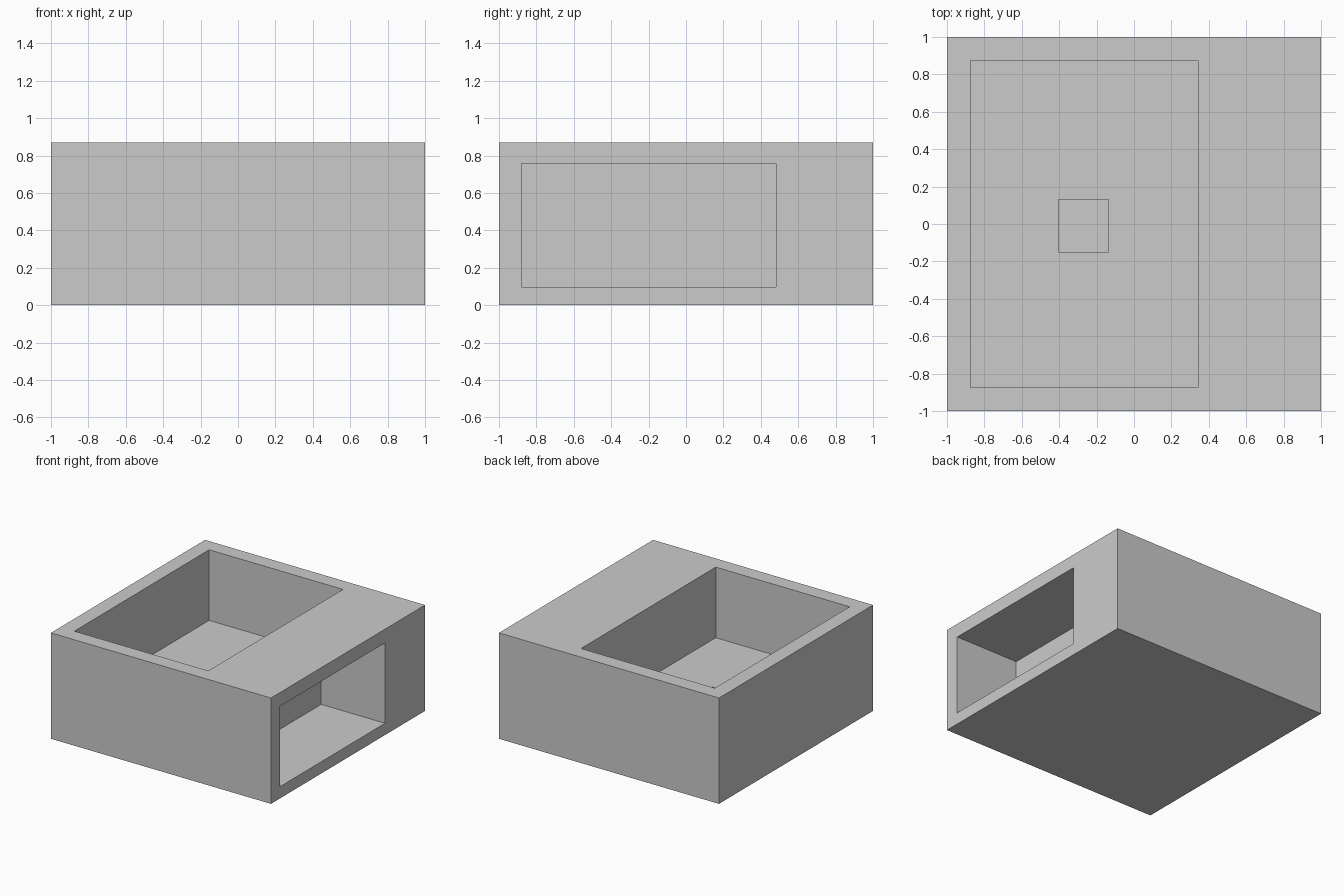
import bpy, bmesh

if "Cube" in bpy.data.objects:
    bpy.data.objects.remove(bpy.data.objects["Cube"])

H = 0.87
bm = bmesh.new()


def rect_z(x0, x1, y0, y1, z):
    """Horizontal rectangular loop."""
    return [bm.verts.new(p) for p in ((x0, y0, z), (x1, y0, z), (x1, y1, z), (x0, y1, z))]


def rect_x(y0, y1, z0, z1, x):
    """Vertical rectangular loop facing the right side."""
    return [bm.verts.new(p) for p in ((x, y0, z0), (x, y1, z0), (x, y1, z1), (x, y0, z1))]


def bridge(a, b, skip=()):
    for i in range(4):
        if i not in skip:
            j = (i + 1) % 4
            bm.faces.new((a[i], a[j], b[j], b[i]))


# Outer block: the right wall is left open for the pocket
base = rect_z(-1, 1, -1, 1, 0)
top = rect_z(-1, 1, -1, 1, H)
bm.faces.new(base)
bridge(base, top, skip=(1,))

# Top rim, deep basin, floor and square drain shaft
rim = rect_z(-0.875, 0.342, -0.875, 0.875, H)
floor = rect_z(-0.875, 0.342, -0.875, 0.875, 0.29)
drain = rect_z(-0.405, -0.135, -0.15, 0.13, 0.29)
drain_bottom = rect_z(-0.405, -0.135, -0.15, 0.13, 0.002)
for a, b in ((top, rim), (rim, floor), (floor, drain), (drain, drain_bottom)):
    bridge(a, b)
bm.faces.new(drain_bottom)

# Right wall with a recessed pocket
wall = [base[1], base[2], top[2], top[1]]
mouth = rect_x(-0.88, 0.48, 0.097, 0.757, 1)
back = rect_x(-0.88, 0.48, 0.097, 0.757, 0.42)
bridge(wall, mouth)
bridge(mouth, back)
bm.faces.new(back)

bmesh.ops.recalc_face_normals(bm, faces=bm.faces)
mesh = bpy.data.meshes.new("basin_block")
bm.to_mesh(mesh)
bm.free()
block = bpy.data.objects.new("basin_block", mesh)
bpy.context.collection.objects.link(block)
